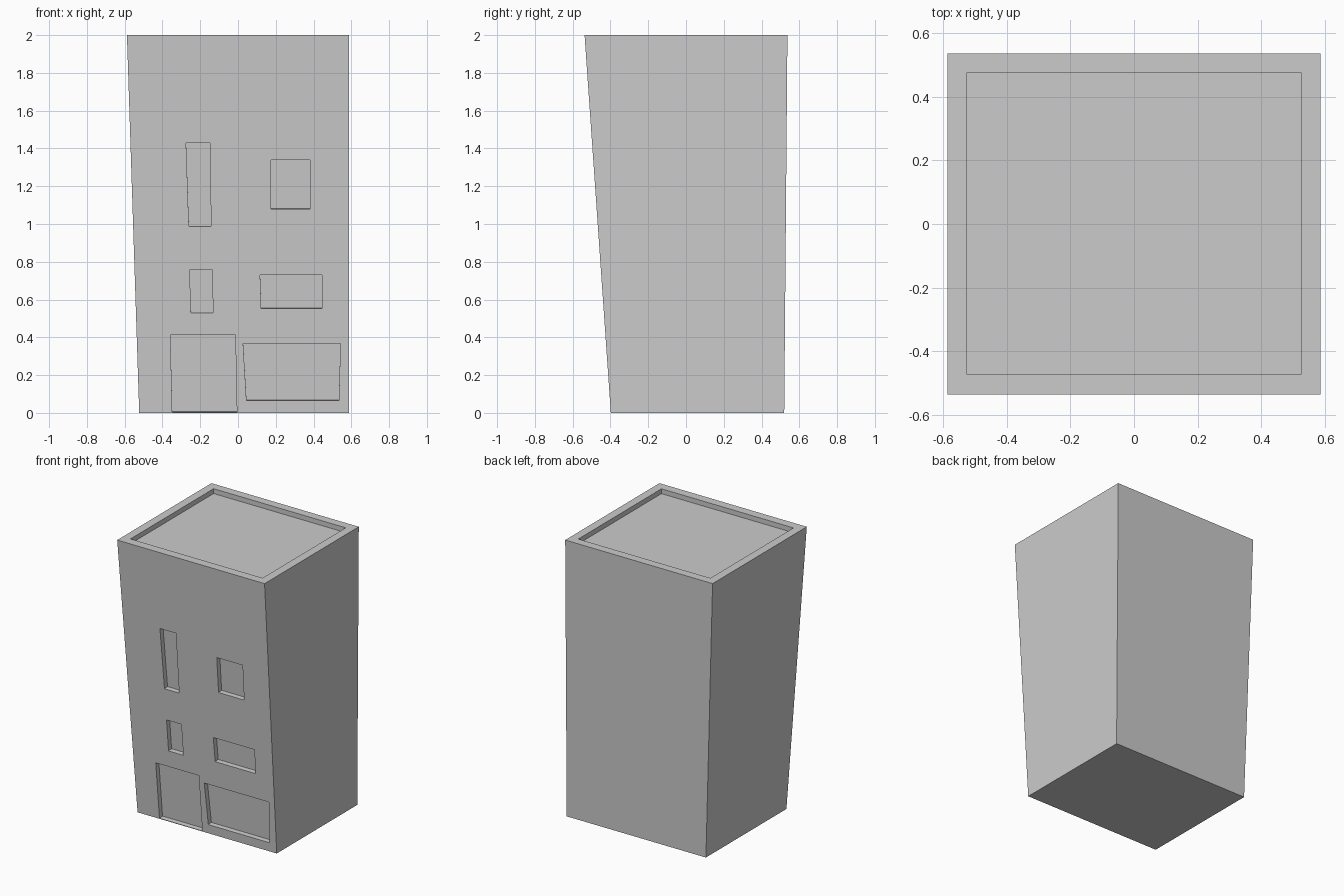
import bpy, bmesh
from mathutils import Vector

if "Cube" in bpy.data.objects:
    bpy.data.objects.remove(bpy.data.objects["Cube"])

HEIGHT = 2.0
FRONT_BASE, FRONT_TOP = -0.398, -0.537   # leaning facade
RECESS = 0.035                           # depth of openings
ROOF_DEPTH = 0.035


def prism(name, bottom, top):
    """Closed solid between two matching quads."""
    bm = bmesh.new()
    a = [bm.verts.new(p) for p in bottom]
    b = [bm.verts.new(p) for p in top]
    bm.faces.new(a)
    bm.faces.new(b)
    for i in range(4):
        j = (i + 1) % 4
        bm.faces.new((a[i], a[j], b[j], b[i]))
    bmesh.ops.recalc_face_normals(bm, faces=bm.faces)
    mesh = bpy.data.meshes.new(name)
    bm.to_mesh(mesh)
    bm.free()
    obj = bpy.data.objects.new(name, mesh)
    bpy.context.collection.objects.link(obj)
    return obj


def rect(x0, x1, y0, y1, z):
    return [(x0, y0, z), (x1, y0, z), (x1, y1, z), (x0, y1, z)]


def carve(target, cutter):
    cutter.hide_render = True
    mod = target.modifiers.new(cutter.name, 'BOOLEAN')
    mod.operation = 'DIFFERENCE'
    mod.solver = 'EXACT'
    mod.object = cutter
    bpy.context.view_layer.objects.active = target
    bpy.ops.object.modifier_apply(modifier=mod.name)
    bpy.data.objects.remove(cutter)


# Building body, leaning out at the front and left
body = prism("building",
             rect(-0.523, 0.588, FRONT_BASE, 0.52, 0),
             rect(-0.588, 0.588, FRONT_TOP, 0.537, HEIGHT))

# Sunken roof behind the parapet
carve(body, prism("roof_cutter",
                  rect(-0.527, 0.527, -0.473, 0.475, HEIGHT - ROOF_DEPTH),
                  rect(-0.527, 0.527, -0.473, 0.475, HEIGHT + 0.1)))

# Openings: z bottom, z top, then left/right x at the bottom and at the top
openings = {
    "tall_window": (0.988, 1.43, -0.26, -0.143, -0.275, -0.148),
    "square_window": (1.08, 1.338, 0.176, 0.38, 0.174, 0.38),
    "small_window": (0.53, 0.758, -0.25, -0.132, -0.255, -0.137),
    "wide_window": (0.553, 0.73, 0.123, 0.445, 0.117, 0.445),
    "door": (0.004, 0.412, -0.348, -0.006, -0.358, -0.014),
    "shop_window": (0.065, 0.368, 0.045, 0.534, 0.027, 0.542),
}
lean = (FRONT_TOP - FRONT_BASE) / HEIGHT
inward = Vector((0, 1, -lean)).normalized()


def on_facade(x, z, depth):
    return Vector((x, FRONT_BASE + lean * z, z)) + inward * depth


for name, (z0, z1, bl, br, tl, tr) in openings.items():
    corners = [(bl, z0), (br, z0), (tr, z1), (tl, z1)]
    carve(body, prism(name + "_cutter",
                      [on_facade(x, z, -0.05) for x, z in corners],
                      [on_facade(x, z, RECESS) for x, z in corners]))
